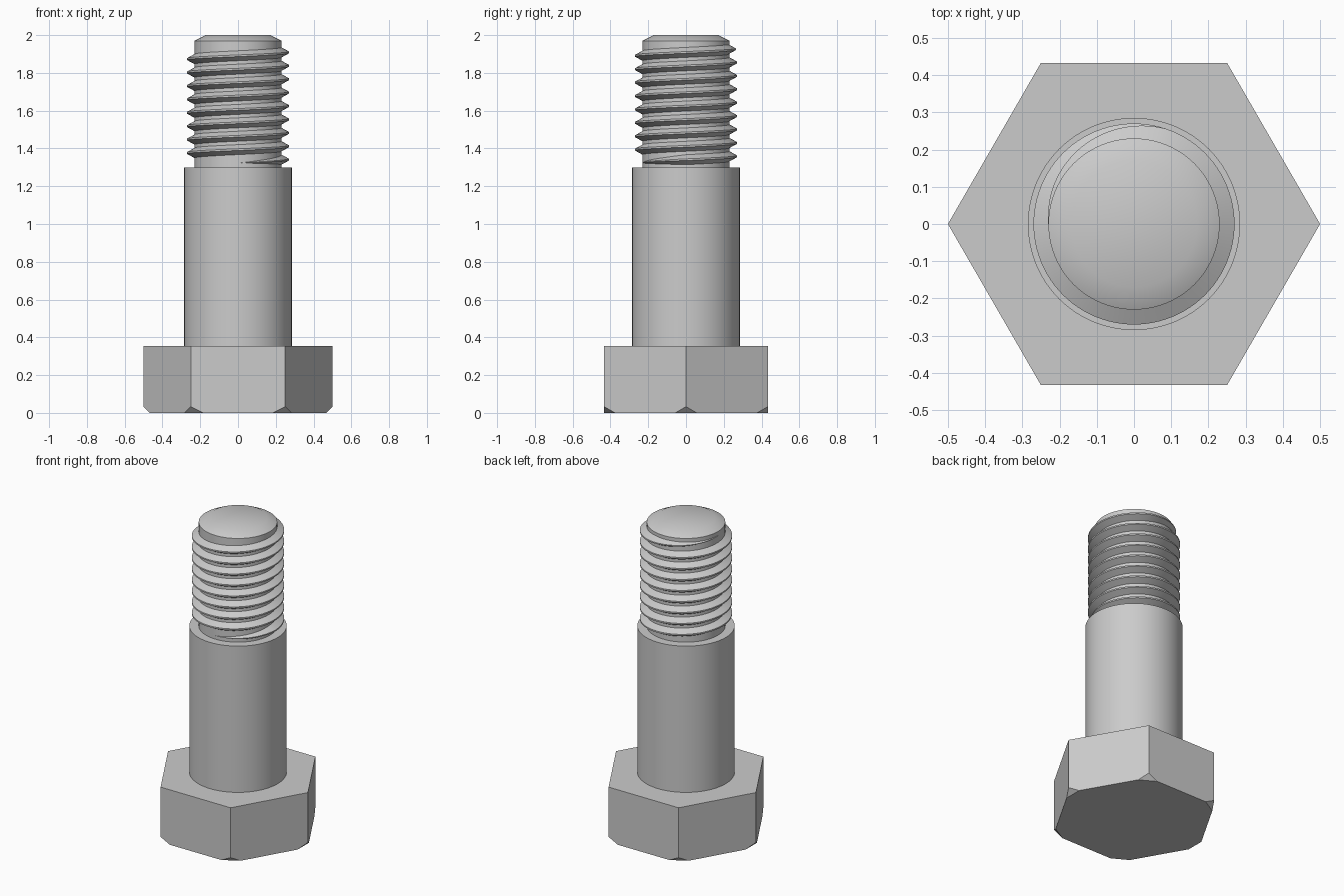
import bpy
import bmesh
from math import sin, cos, pi, tau, radians
from mathutils import Vector

cube = bpy.data.objects.get("Cube")
if cube:
    bpy.data.objects.remove(cube, do_unlink=True)

SIDES = 96                      # segments per turn
CORE_R, CREST_R = 0.23, 0.27    # thread root and crest radii
PITCH = 0.071

steel = bpy.data.materials.new("steel_grey")
steel.use_nodes = True
GREY = (0.6, 0.6, 0.6, 1)
steel.diffuse_color = GREY
steel.node_tree.nodes["Principled BSDF"].inputs["Base Color"].default_value = GREY


def finish(name, bm, smooth=True):
    """Turn a bmesh into a steel object."""
    bmesh.ops.recalc_face_normals(bm, faces=bm.faces)
    mesh = bpy.data.meshes.new(name)
    bm.to_mesh(mesh)
    bm.free()
    mesh.materials.append(steel)
    obj = bpy.data.objects.new(name, mesh)
    bpy.context.collection.objects.link(obj)
    if smooth:
        bpy.ops.object.select_all(action='DESELECT')
        obj.select_set(True)
        bpy.context.view_layer.objects.active = obj
        bpy.ops.object.shade_smooth_by_angle(angle=radians(30))
    return obj


def bridge(bm, a, b):
    """Join two closed rings of vertices with quads."""
    n = len(a)
    for i in range(n):
        j = (i + 1) % n
        bm.faces.new((a[i], a[j], b[j], b[i]))


def turned(name, profile, sides=SIDES, smooth=True):
    """Capped solid of revolution from (radius, height) pairs."""
    bm = bmesh.new()
    rings = [[bm.verts.new((r * cos(tau * i / sides), r * sin(tau * i / sides), z))
              for i in range(sides)] for r, z in profile]
    for a, b in zip(rings, rings[1:]):
        bridge(bm, a, b)
    bm.faces.new(rings[0])
    bm.faces.new(rings[-1])
    return finish(name, bm, smooth)


# Hexagonal head with its lower corners cut off at 45 degrees
head = turned("hex_head", [(0.5, 0), (0.5, 0.355)], sides=6, smooth=False)
bm = bmesh.new()
bm.from_mesh(head.data)
for k in range(6):
    out = Vector((cos(k * pi / 3), sin(k * pi / 3), 0))
    cut = bmesh.ops.bisect_plane(bm, geom=bm.verts[:] + bm.edges[:] + bm.faces[:],
                                 plane_co=out * 0.467, plane_no=out - Vector((0, 0, 1)),
                                 clear_outer=True)
    edges = [e for e in cut["geom_cut"] if isinstance(e, bmesh.types.BMEdge)]
    bmesh.ops.edgeloop_fill(bm, edges=edges)
bmesh.ops.recalc_face_normals(bm, faces=bm.faces)
bm.to_mesh(head.data)
bm.free()

# Plain shank, and the threaded core with its chamfered tip
turned("shank", [(0.285, 0.35), (0.285, 1.3)])
turned("thread_core", [(CORE_R, 1.29), (CORE_R, 1.97), (0.17, 2.0)])

# Right-handed thread ridge that fades out at both ends
bm = bmesh.new()
start, end = 1.5 * pi, 19 * pi
steps = round((end - start) / tau * SIDES)
rings = []
for s in range(steps + 1):
    angle = start + (end - start) * s / steps
    fade = min(1, (angle - start) / (pi / 2), (end - angle) / (0.6 * pi))
    fade = max(fade, 0.02)
    z = 1.305 + PITCH * (angle - pi) / tau
    flank = 0.0275 * fade
    crest = 0.0045 * fade
    top = CORE_R + (CREST_R - CORE_R) * fade
    section = [(CORE_R - 0.002, -flank), (top, -crest), (top, crest), (CORE_R - 0.002, flank)]
    rings.append([bm.verts.new((r * cos(angle), r * sin(angle), z + dz)) for r, dz in section])
for a, b in zip(rings, rings[1:]):
    bridge(bm, a, b)
bm.faces.new(rings[0])
bm.faces.new(rings[-1])
finish("thread_ridge", bm)
